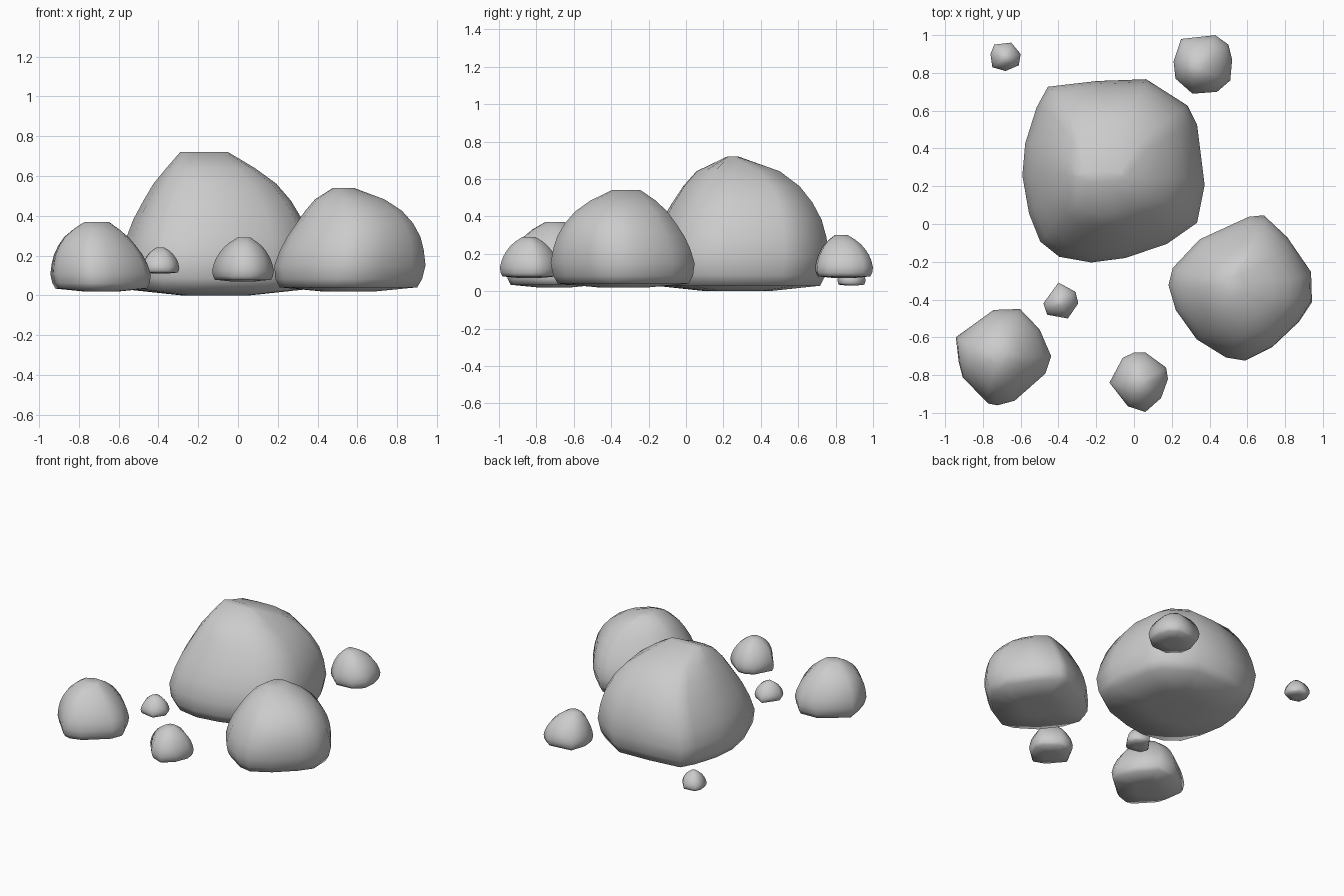
import bpy
import bmesh
import math

# Common boulder profile: (height fraction, width fraction)
PROFILE = [(0.04, 0.91), (0.12, 0.97), (0.25, 1.0), (0.40, 0.95), (0.53, 0.88),
           (0.66, 0.77), (0.78, 0.64), (0.89, 0.46)]


def boulder(name, outline, z0, z1, peak, top=(0.22, 0.22), lean=(0, 0)):
    """Loft a plan outline up the profile, drifting towards the peak.
    Hollow sides fill out towards an ellipse on the way up; lean shifts the shoulder."""
    xs, ys = [p[0] for p in outline], [p[1] for p in outline]
    cx, cy = (min(xs) + max(xs)) / 2, (min(ys) + max(ys)) / 2
    hx, hy = (max(xs) - min(xs)) / 2, (max(ys) - min(ys)) / 2
    rings = [(0.0, 0.35, 0.35)] + [(t, s, s) for t, s in PROFILE] + [(1.0, *top)]
    bm = bmesh.new()
    loops = []
    for t, sx, sy in rings:
        k = t ** 3
        bump = math.sin(math.pi * t * t)
        ox = cx + (peak[0] - cx) * k + lean[0] * bump
        oy = cy + (peak[1] - cy) * k + lean[1] * bump
        loop = []
        for x, y in outline:
            dx, dy = x - cx, y - cy
            fill = max(1.0, 1 / math.hypot(dx / hx, dy / hy))
            g = 1 + (fill - 1) * t
            loop.append(bm.verts.new((ox + dx * sx * g, oy + dy * sy * g,
                                      z0 + (z1 - z0) * t)))
        loops.append(loop)
    n = len(outline)
    for a, b in zip(loops, loops[1:]):
        for i in range(n):
            j = (i + 1) % n
            bm.faces.new((a[i], a[j], b[j], b[i]))
    bm.faces.new(loops[0])
    bm.faces.new(loops[-1])
    bmesh.ops.recalc_face_normals(bm, faces=bm.faces[:])
    for f in bm.faces:
        f.smooth = True
    mesh = bpy.data.meshes.new(name)
    bm.to_mesh(mesh)
    bm.free()
    obj = bpy.data.objects.new(name, mesh)
    bpy.context.collection.objects.link(obj)


# Three large boulders
boulder("large_boulder",
        [(-0.46, 0.72), (-0.2, 0.75), (0.06, 0.76), (0.28, 0.62), (0.33, 0.52),
         (0.37, 0.2), (0.33, 0.0), (0.17, -0.11), (-0.05, -0.18), (-0.23, -0.21),
         (-0.4, -0.18), (-0.5, -0.1), (-0.56, 0.05), (-0.595, 0.25),
         (-0.58, 0.42), (-0.52, 0.61)], 0.0, 0.72, (-0.17, 0.25), (0.25, 0.06),
        (0.025, 0.035))
boulder("medium_boulder",
        [(0.68, 0.05), (0.6, 0.04), (0.35, -0.09), (0.2, -0.23), (0.175, -0.32),
         (0.22, -0.45), (0.33, -0.6), (0.48, -0.7), (0.58, -0.72), (0.72, -0.64),
         (0.86, -0.51), (0.935, -0.41), (0.93, -0.25), (0.8, -0.07)],
        0.02, 0.54, (0.53, -0.32), (0.14, 0.2), (0.04, -0.02))
boulder("small_boulder",
        [(-0.74, -0.455), (-0.6, -0.45), (-0.5, -0.56), (-0.435, -0.7),
         (-0.47, -0.79), (-0.63, -0.93), (-0.72, -0.96), (-0.77, -0.95),
         (-0.9, -0.81), (-0.92, -0.73), (-0.94, -0.6)],
        0.02, 0.37, (-0.71, -0.7), (0.24, 0.2), (-0.015, 0))

# Four loose stones
boulder("front_stone",
        [(0.0, -0.68), (0.06, -0.68), (0.17, -0.76), (0.18, -0.82), (0.14, -0.92),
         (0.06, -0.995), (-0.03, -0.96), (-0.13, -0.84), (-0.06, -0.71)],
        0.07, 0.29, (0.03, -0.84))
boulder("front_pebble",
        [(-0.4, -0.31), (-0.31, -0.36), (-0.295, -0.42), (-0.35, -0.5),
         (-0.46, -0.48), (-0.48, -0.42)], 0.11, 0.24, (-0.39, -0.41))
boulder("back_stone",
        [(0.25, 0.98), (0.43, 1.0), (0.5, 0.95), (0.52, 0.87), (0.51, 0.76),
         (0.44, 0.7), (0.31, 0.69), (0.22, 0.77), (0.21, 0.86)],
        0.07, 0.30, (0.34, 0.83))
boulder("back_pebble",
        [(-0.74, 0.95), (-0.65, 0.96), (-0.6, 0.9), (-0.61, 0.84),
         (-0.68, 0.81), (-0.75, 0.83), (-0.76, 0.9)], 0.03, 0.15, (-0.68, 0.88))
